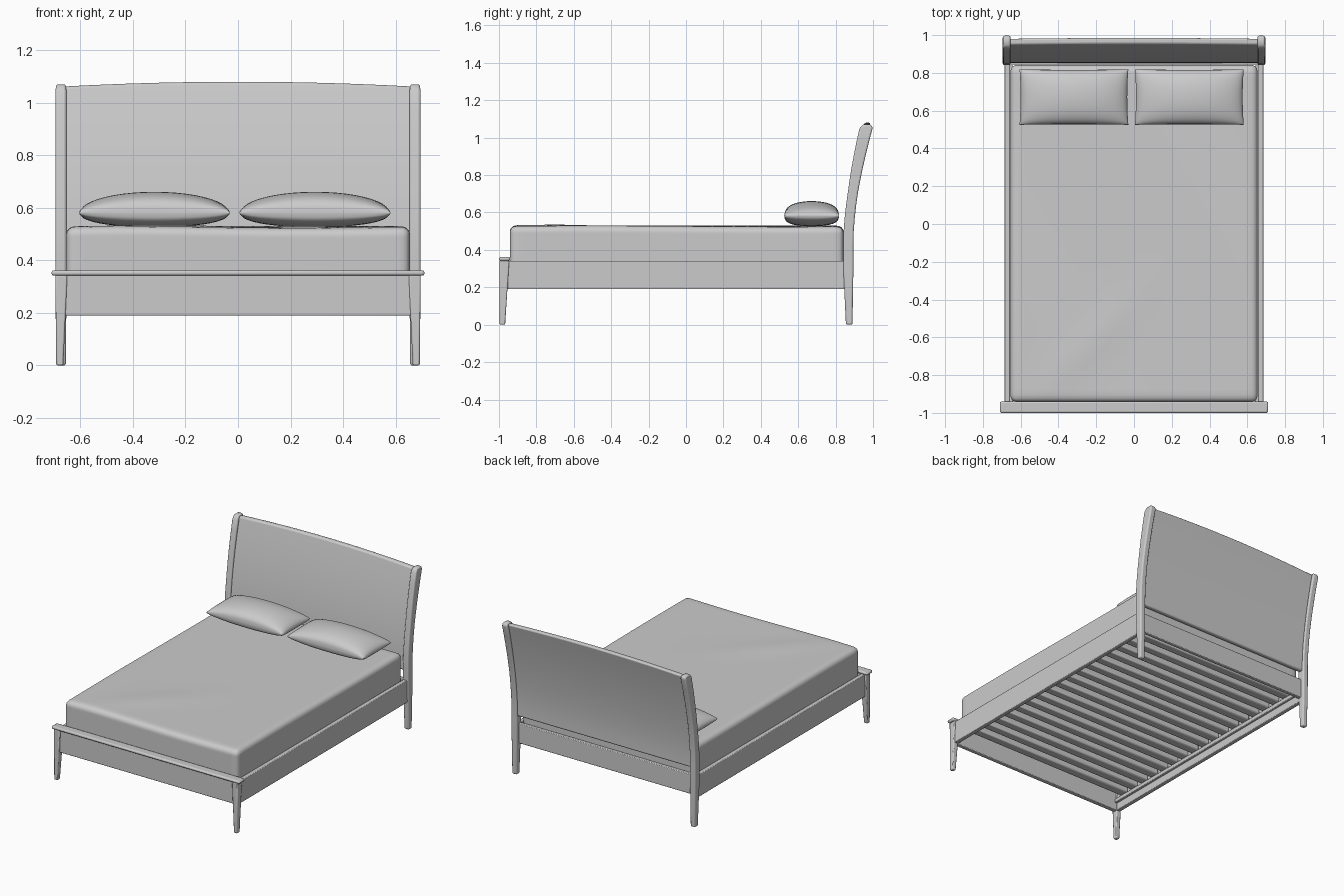
import bpy, bmesh, math
from mathutils import Vector

old = bpy.data.objects.get("Cube")
if old:
    bpy.data.objects.remove(old, do_unlink=True)

grey = bpy.data.materials.new("plain grey")
grey.use_nodes = True
colour = (0.6, 0.6, 0.6, 1)
grey.diffuse_color = colour
grey.node_tree.nodes["Principled BSDF"].inputs["Base Color"].default_value = colour


def finish(name, bm, bevel=0.0, segments=2):
    bmesh.ops.recalc_face_normals(bm, faces=bm.faces[:])
    mesh = bpy.data.meshes.new(name)
    bm.to_mesh(mesh)
    bm.free()
    mesh.materials.append(grey)
    ob = bpy.data.objects.new(name, mesh)
    bpy.context.collection.objects.link(ob)
    if bevel:
        mod = ob.modifiers.new("soft edges", "BEVEL")
        mod.width, mod.segments = bevel, segments
        mod.limit_method, mod.angle_limit = "ANGLE", math.radians(40)
    bpy.ops.object.select_all(action="DESELECT")
    bpy.context.view_layer.objects.active = ob
    ob.select_set(True)
    bpy.ops.object.shade_smooth_by_angle(angle=math.radians(40))


def loft(name, rings, bevel=0.0, segments=2):
    """Join rings of points with side faces and cap both ends."""
    bm = bmesh.new()
    rows = [[bm.verts.new(p) for p in ring] for ring in rings]
    n = len(rows[0])
    for a, b in zip(rows, rows[1:]):
        for i in range(n):
            j = (i + 1) % n
            bm.faces.new((a[i], a[j], b[j], b[i]))
    bm.faces.new(rows[0])
    bm.faces.new(rows[-1])
    finish(name, bm, bevel, segments)


def rect(x0, x1, y0, y1, z):
    return [(x0, y0, z), (x1, y0, z), (x1, y1, z), (x0, y1, z)]


def box(name, x, y, z, bevel=0.004):
    loft(name, [rect(*x, *y, z[0]), rect(*x, *y, z[1])], bevel)


def dense_cube(cuts):
    """Cube from -1 to 1 whose grid tightens toward its edges."""
    bm = bmesh.new()
    bmesh.ops.create_cube(bm, size=2)
    bmesh.ops.subdivide_edges(bm, edges=bm.edges[:], cuts=cuts, use_grid_fill=True)
    for v in bm.verts:
        v.co = Vector([math.sin(c * math.pi / 2) for c in v.co])
    return bm


def lean(z):
    """Backward curve shared by the headboard and its posts."""
    return 0.868 + 0.097 * max(0, (z - 0.45) / 0.61) ** 1.6


# Legs, posts and side rails, in left and right pairs
for side, s in (("left", 1), ("right", -1)):
    loft("front_leg_" + side, [rect(s * 0.665, s * 0.692, -0.997, -0.967, 0),
                               rect(s * 0.65, s * 0.695, -0.997, -0.945, 0.345)], 0.006)
    post = [rect(s * 0.655, s * 0.692, 0.855, 0.89, 0)]
    for i in range(12):
        z = 0.3 + i * 0.745 / 11
        d = 0.027 + 0.008 * max(0, (z - 0.7) / 0.345)
        post.append(rect(s * 0.653, s * 0.695, lean(z) - d, lean(z) + d, z))
    # Rounded tip
    for z, d in ((1.06, 0.031), (1.07, 0.019)):
        post.append(rect(s * 0.655, s * 0.693, 0.967 - d, 0.967 + d, z))
    loft("headboard_post_" + side, post, 0.009, 3)
    box("side_rail_" + side, sorted((s * 0.657, s * 0.686)), (-0.955, 0.85), (0.19, 0.342))
    box("slat_ledge_" + side, sorted((s * 0.64, s * 0.66)), (-0.955, 0.84), (0.24, 0.267))

# Front and back rails, and the cap over the footboard
box("front_rail", (-0.66, 0.66), (-0.985, -0.955), (0.19, 0.345))
box("back_rail", (-0.66, 0.66), (0.845, 0.87), (0.21, 0.345))
box("footboard_cap", (-0.71, 0.71), (-1, -0.94), (0.342, 0.362), 0.008)

# Curved headboard panel with a gently arched top
rings = []
for i in range(17):
    x = -0.66 + 1.32 * i / 16
    top = 1.062 + 0.018 * (1 - (x / 0.66) ** 2)
    heights = [0.4 + (top - 0.4) * k / 10 for k in range(11)]
    front = [(x, lean(z) - 0.017, z) for z in heights]
    back = [(x, lean(z) + 0.017, z) for z in reversed(heights)]
    rings.append(front + back)
loft("headboard_panel", rings, 0.01, 3)

# Slats under the mattress
for i in range(17):
    y = -0.87 + i * 0.1
    box("slat_%d" % (i + 1), (-0.655, 0.655), (y - 0.03, y + 0.03), (0.267, 0.31), 0.008)

# Mattress with rounded top and corners, and faint creases
bm = dense_cube(31)
half, radius = Vector((0.655, 0.892, 0.097)), 0.035
for v in bm.verts:
    p = Vector([c * h for c, h in zip(v.co, half)])
    core = Vector([max(radius - h, min(h - radius, c)) for c, h in zip(p, half)])
    core.z = min(p.z, half.z - radius)
    p = core + (p - core).normalized() * min(radius, (p - core).length)
    x, y = p.x, p.y - 0.05
    fold = math.exp(-((y - x + 0.4) / 0.12) ** 2 - ((x + y + 0.8) / 0.5) ** 2)
    crease = 0.008 * fold + 0.003 * math.sin(5 * x + 3 * y)
    v.co = (x, y, p.z + 0.43 + (crease if p.z > 0.05 else 0))
finish("mattress", bm)


def pillow(name, cx, cy):
    """Cushion with thin seams, a full top and a flatter base."""
    bm = dense_cube(21)
    for v in bm.verts:
        u, w, t = v.co
        a, b = max(0, 1 - u * u), max(0, 1 - w * w)
        if t > 0:
            puff = 0.078 * a ** 0.5 * b ** 0.35
        else:
            puff = 0.055 * a ** 0.4 * b ** 0.3
        v.co = (cx + 0.288 * u * (1 - 0.02 * b), cy + 0.147 * w * (1 - 0.02 * a),
                0.582 + t * (puff + 0.001))
    finish(name, bm)


pillow("pillow_left", 0.293, 0.672)
pillow("pillow_right", -0.318, 0.672)
